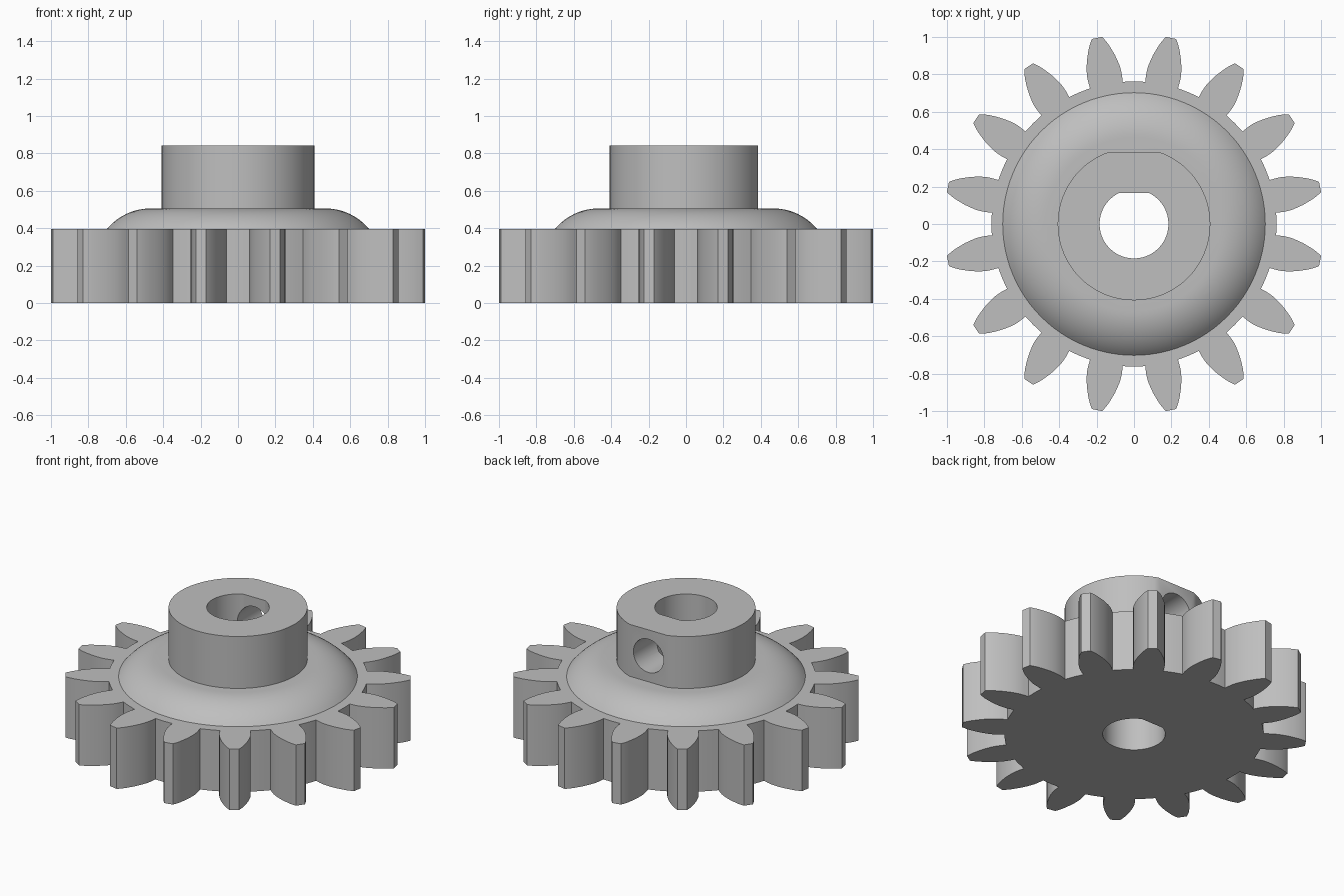
import bpy, bmesh
from math import sin, cos, pi, tau, sqrt, asin
from mathutils import Matrix

cube = bpy.data.objects.get("Cube")
if cube:
    bpy.data.objects.remove(cube, do_unlink=True)

GEAR_TOP, FLANGE_TOP, HUB_TOP = 0.395, 0.506, 0.843
TEETH = 16

grey = bpy.data.materials.new("plain_grey")
grey.use_nodes = True
colour = (0.52, 0.52, 0.52, 1)
grey.diffuse_color = colour
grey.node_tree.nodes["Principled BSDF"].inputs["Base Color"].default_value = colour


def loft(name, rings, matrix=Matrix()):
    """Closed solid through a list of (outline, height) rings."""
    bm = bmesh.new()
    loops = [[bm.verts.new((x, y, z)) for x, y in outline] for outline, z in rings]
    for low, high in zip(loops, loops[1:]):
        for i in range(len(low)):
            bm.faces.new((low[i - 1], low[i], high[i], high[i - 1]))
    bm.faces.new(loops[0][::-1])
    bm.faces.new(loops[-1])
    bmesh.ops.recalc_face_normals(bm, faces=bm.faces)
    bm.transform(matrix)
    mesh = bpy.data.meshes.new(name)
    bm.to_mesh(mesh)
    bm.free()
    mesh.materials.append(grey)
    obj = bpy.data.objects.new(name, mesh)
    bpy.context.collection.objects.link(obj)
    return obj


def circle(radius, steps=96):
    return [(radius * cos(tau * i / steps), radius * sin(tau * i / steps)) for i in range(steps)]


def d_shape(radius, flat, steps=96):
    """Circle with a flat on the +y side."""
    start = pi - asin(flat / radius)
    sweep = tau - (pi - 2 * asin(flat / radius))
    angles = [start + sweep * i / steps for i in range(steps + 1)]
    return [(radius * cos(a), radius * sin(a)) for a in angles]


def tooth_outline():
    """Tooth flanks as (distance, half width), repeated around the wheel."""
    flank = [(0.757, 0.089), (0.79, 0.092), (0.82, 0.0925), (0.85, 0.089), (0.88, 0.083),
             (0.91, 0.075), (0.94, 0.0645), (0.97, 0.053), (1.0, 0.037), (1.0141, 0.028)]
    tooth = [(d, -w) for d, w in flank] + [(d, w) for d, w in reversed(flank)]
    outline = []
    for k in range(TEETH):
        a = tau * (k + 0.5) / TEETH
        outline += [(d * cos(a) - w * sin(a), d * sin(a) + w * cos(a)) for d, w in tooth]
        # middle of the valley floor
        for turn in (-0.05, 0, 0.05):
            v = a + pi / TEETH + turn
            outline.append((0.762 * cos(v), 0.762 * sin(v)))
    return outline


def combine(target, other, operation):
    mod = target.modifiers.new(operation.lower(), 'BOOLEAN')
    mod.operation, mod.solver, mod.object = operation, 'EXACT', other
    bpy.context.view_layer.objects.active = target
    bpy.ops.object.modifier_apply(modifier=mod.name)
    bpy.data.objects.remove(other, do_unlink=True)


# Toothed wheel
outline = tooth_outline()
gear = loft("spur_gear", [(outline, 0), (outline, GEAR_TOP)])

# Rounded flange, its shoulder a circular arc
inner, outer, drop = 0.465, 0.702, FLANGE_TOP - GEAR_TOP
bend = ((outer - inner) ** 2 + drop ** 2) / (2 * drop)
rings = [(circle(outer), 0.3)]
sweep = asin((outer - inner) / bend)
for i in range(13):
    a = sweep * (1 - i / 12)
    rings.append((circle(inner + bend * sin(a)), FLANGE_TOP - bend * (1 - cos(a))))
combine(gear, loft("flange", rings), 'UNION')

# Hub with a flat on the back
hub = d_shape(0.408, 0.385)
combine(gear, loft("hub", [(hub, 0.2), (hub, HUB_TOP)]), 'UNION')

# Shaft bore and set screw hole
bore = d_shape(0.184, 0.167, 72)
combine(gear, loft("bore", [(bore, -0.2), (bore, 1.2)]), 'DIFFERENCE')
screw = circle(0.108, 48)
aim = Matrix.Translation((0, 0, (FLANGE_TOP + HUB_TOP) / 2)) @ Matrix.Rotation(-pi / 2, 4, 'X')
combine(gear, loft("screw_hole", [(screw, 0.02), (screw, 0.6)], aim), 'DIFFERENCE')

bpy.ops.object.select_all(action='DESELECT')
gear.select_set(True)
bpy.context.view_layer.objects.active = gear
bpy.ops.object.shade_smooth_by_angle(angle=pi / 7)
